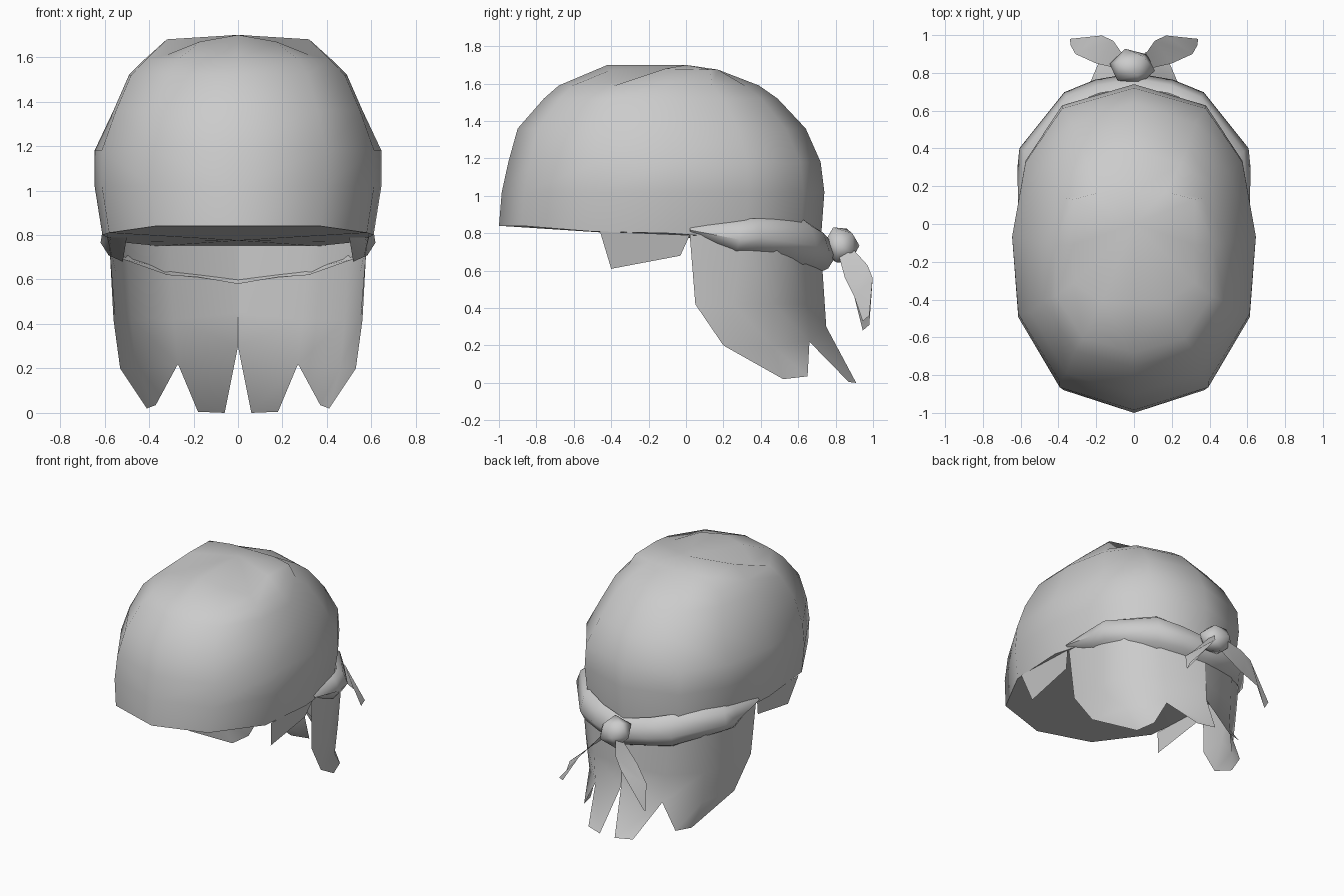
import bpy
import math
from mathutils import Vector

default_cube = bpy.data.objects.get("Cube")
if default_cube:
    bpy.data.objects.remove(default_cube, do_unlink=True)

cloth = bpy.data.materials.new("grey cloth")
cloth.use_nodes = True
grey = (0.6, 0.6, 0.6, 1.0)
cloth.diffuse_color = grey
cloth.node_tree.nodes["Principled BSDF"].inputs["Base Color"].default_value = grey


def finish(part, angle=50):
    """Give a part its colour and smooth shading with sharp creases."""
    part.data.materials.append(cloth)
    bpy.ops.object.select_all(action="DESELECT")
    part.select_set(True)
    bpy.context.view_layer.objects.active = part
    bpy.ops.object.shade_smooth_by_angle(angle=math.radians(angle))


def make_part(name, points, faces, mirrored=True, seam=False, angle=50):
    """Build a part; a seam keeps the centre line as a sharp crease."""
    mesh = bpy.data.meshes.new(name)
    mesh.from_pydata([tuple(p) for p in points], [], faces)
    mesh.update()
    part = bpy.data.objects.new(name, mesh)
    bpy.context.collection.objects.link(part)
    finish(part, angle)
    if mirrored:
        mirror = part.modifiers.new("mirror", "MIRROR")
        mirror.use_mirror_merge = not seam
    return part


def grid_faces(rows, columns):
    """Quads joining consecutive rows of points."""
    faces = []
    for r in range(rows - 1):
        for c in range(columns - 1):
            a = r * columns + c
            faces.append((a, a + 1, a + columns + 1, a + columns))
    return faces


# Cap dome: half outlines (share of width, front to back), scaled per level
lower = [(0, -1), (0.61, -0.86), (0.95, -0.43), (1, 0.06),
         (0.89, 0.53), (0.59, 0.87), (0, 1)]
upper = [(0, -1), (0.64, -0.86), (0.98, -0.44), (1, 0.06),
         (0.88, 0.53), (0.58, 0.86), (0, 1)]
rim_heights = [0.84, 0.84, 0.81, 0.8, 0.77, 0.75, 0.75]
# height, half width, front, back
levels = [(0.82, 0.61, -1, 0.72), (1.02, 0.645, -0.985, 0.74),
          (1.18, 0.645, -0.95, 0.72), (1.36, 0.56, -0.9, 0.64),
          (1.52, 0.49, -0.76, 0.49), (1.59, 0.42, -0.68, 0.39)]
dome = []
for i, (height, width, front, back) in enumerate(levels):
    for (u, v), rim in zip(lower if height < 1.3 else upper, rim_heights):
        y = (front + back) / 2 + v * (back - front) / 2
        dome.append((u * width, y, height if i else rim))
# Rumpled crown with a raised corner on each side
dome += [(0, -0.42, 1.7), (0.17, -0.41, 1.67), (0.32, -0.31, 1.61), (0.32, -0.11, 1.68),
         (0.32, 0.13, 1.675), (0.17, 0.17, 1.675), (0, 0.17, 1.675)]
count = len(lower)
dome_faces = grid_faces(len(levels) + 1, count)
ring = len(levels) * count
peak = len(dome)
dome.append((0, 0, 1.7))
dome_faces += [(ring + c, ring + c + 1, peak) for c in range(count - 1)]
# Underside closing the cap
hub = len(dome)
dome.append((0, 0, 0.775))
dome_faces += [(c + 1, c, hub) for c in range(count - 1)]
make_part("cap_dome", dome, dome_faces)

# Neck flap: rows of cloth with torn points along the hem
flap = [(0.58, 0.02, 0.79), (0.58, 0.3, 0.78), (0.5, 0.49, 0.77), (0.31, 0.64, 0.75), (0, 0.72, 0.75),
        (0.56, 0.05, 0.42), (0.55, 0.25, 0.42), (0.48, 0.47, 0.42), (0.29, 0.65, 0.42), (0, 0.74, 0.45),
        (0.53, 0.2, 0.2), (0.46, 0.46, 0.2), (0.27, 0.66, 0.22), (0, 0.75, 0.3),
        (0.41, 0.52, 0.02), (0.37, 0.65, 0.035),
        (0.18, 0.87, 0.005), (0.06, 0.91, 0)]
flap_faces = grid_faces(2, 5) + [
    (5, 6, 10), (6, 7, 11, 10), (7, 8, 12, 11), (8, 9, 13, 12),
    (10, 11, 14), (11, 15, 14), (11, 12, 15),
    (12, 13, 17, 16)]
make_part("neck_flap", flap, flap_faces, seam=True, angle=60)

# Side flaps in front of the ears
make_part("side_flap",
          [(0.59, -0.46, 0.81), (0.59, 0.02, 0.79), (0.56, -0.03, 0.68), (0.545, -0.4, 0.61)],
          [(0, 1, 2, 3)])

# Tied band: a strip tucked under at its lower edge; each station has
# plan position, top height and bottom height
stations = [(0.59, 0.02, 0.85, 0.79), (0.6, 0.28, 0.87, 0.68),
            (0.59, 0.39, 0.88, 0.69), (0.36, 0.68, 0.87, 0.62),
            (0.2, 0.745, 0.83, 0.61), (0, 0.78, 0.79, 0.58)]
# share of height, distance outward
profile = [(0, -0.055), (0.13, -0.01), (0.55, 0.02), (0.85, -0.02), (1, -0.09)]
band = []
for x, y, top, bottom in stations:
    outward = Vector((x, y, 0)).normalized()
    for share, push in profile:
        point = Vector((x, y, 0)) + outward * push
        point.z = top + (bottom - top) * share
        band.append(point)
make_part("tied_band", band, [f[::-1] for f in grid_faces(len(stations), len(profile))], angle=60)

# Knot
bpy.ops.mesh.primitive_ico_sphere_add(subdivisions=1, radius=1, location=(-0.01, 0.83, 0.735),
                                      rotation=(0.4, 0.3, 0))
knot = bpy.context.object
knot.name = "knot"
knot.scale = (0.125, 0.1, 0.11)
finish(knot)


# Two broad hanging tails, narrow at the knot and pointed at the tip
def tail(name, side, tip_height):
    points = [(0.04, 0.87, 0.74), (0.07, 0.82, 0.67),
              (0.11, 0.97, 0.63), (0.2, 0.85, 0.56),
              (0.17, 0.998, 0.56), (0.31, 0.9, 0.46),
              (0.34, 0.98, tip_height), (0.335, 0.945, tip_height - 0.03)]
    points = [(x * side, y, z) for x, y, z in points]
    make_part(name, points, grid_faces(4, 2), mirrored=False, angle=70)


tail("left_tail", 1, 0.36)
tail("right_tail", -1, 0.31)
